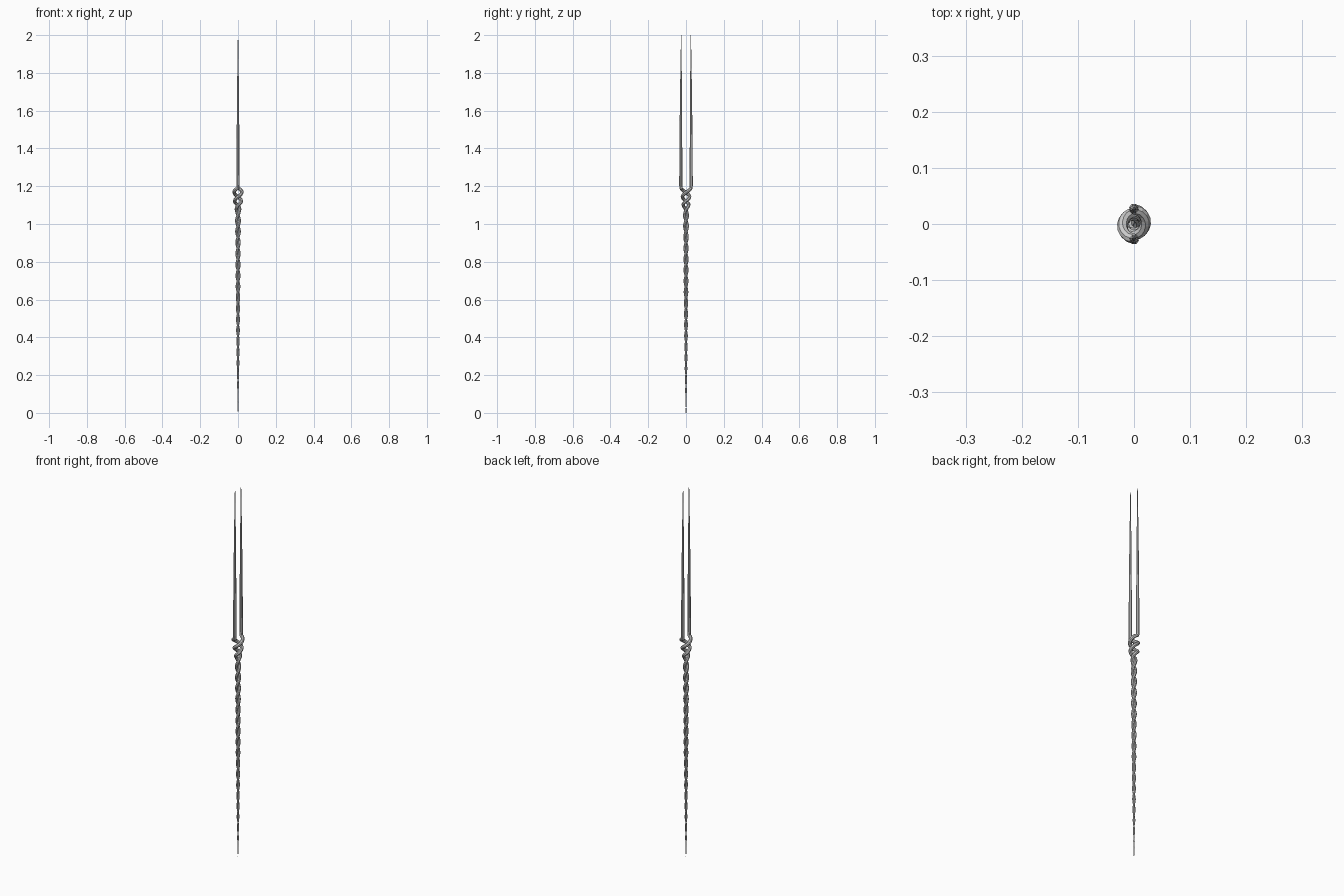
import bpy
from math import sin, cos, pi

if "Cube" in bpy.data.objects:
    bpy.data.objects.remove(bpy.data.objects["Cube"])


def lerp_table(table, z):
    for (z0, *a), (z1, *b) in zip(table, table[1:]):
        if z <= z1:
            t = (z - z0) / (z1 - z0)
            return [p + (q - p) * t for p, q in zip(a, b)]
    return list(table[-1][1:])


# height, distance of strand from the axis, strand radius
PROFILE = [
    (0.0, 0.0008, 0.0008),
    (0.10, 0.002, 0.0022),
    (0.30, 0.0038, 0.0045),
    (0.60, 0.0052, 0.0068),
    (0.95, 0.0068, 0.0080),
    (1.07, 0.0075, 0.0085),
    (1.11, 0.0170, 0.0090),
    (1.165, 0.0200, 0.0095),
    (1.19, 0.0265, 0.0092),
]
# height, half turns counted down from the fork
TWIST = [(0.0, 21.0), (1.075, 2.5), (1.19, 0.0)]
# straight tapering prong above the fork
PRONG = [
    (1.21, 0.0275, 0.0090),
    (1.55, 0.0270, 0.0068),
    (1.80, 0.0262, 0.0040),
    (2.00, 0.0255, 0.0010),
]


def strand(name, phase):
    points = []
    steps = 210
    for i in range(steps + 1):
        z = 1.19 * i / steps
        dist, rad = lerp_table(PROFILE, z)
        ang = pi / 2 + phase - pi * lerp_table(TWIST, z)[0]
        points.append((dist * cos(ang), dist * sin(ang), z, rad))
    for z, dist, rad in PRONG:
        ang = pi / 2 + phase
        points.append((dist * cos(ang), dist * sin(ang), z, rad))
    curve = bpy.data.curves.new(name, 'CURVE')
    curve.dimensions = '3D'
    curve.bevel_depth = 1.0
    curve.bevel_resolution = 2
    curve.use_fill_caps = True
    spline = curve.splines.new('POLY')
    spline.points.add(len(points) - 1)
    for p, (x, y, z, rad) in zip(spline.points, points):
        p.co = (x, y, z, 1)
        p.radius = rad
    spline.use_smooth = False
    obj = bpy.data.objects.new(name, curve)
    bpy.context.collection.objects.link(obj)
    bpy.ops.object.select_all(action='DESELECT')
    obj.select_set(True)
    bpy.context.view_layer.objects.active = obj
    bpy.ops.object.convert(target='MESH')


# two strands twisted into a shaft, parting into two prongs
strand("back_strand_and_prong", 0.0)
strand("front_strand_and_prong", pi)
